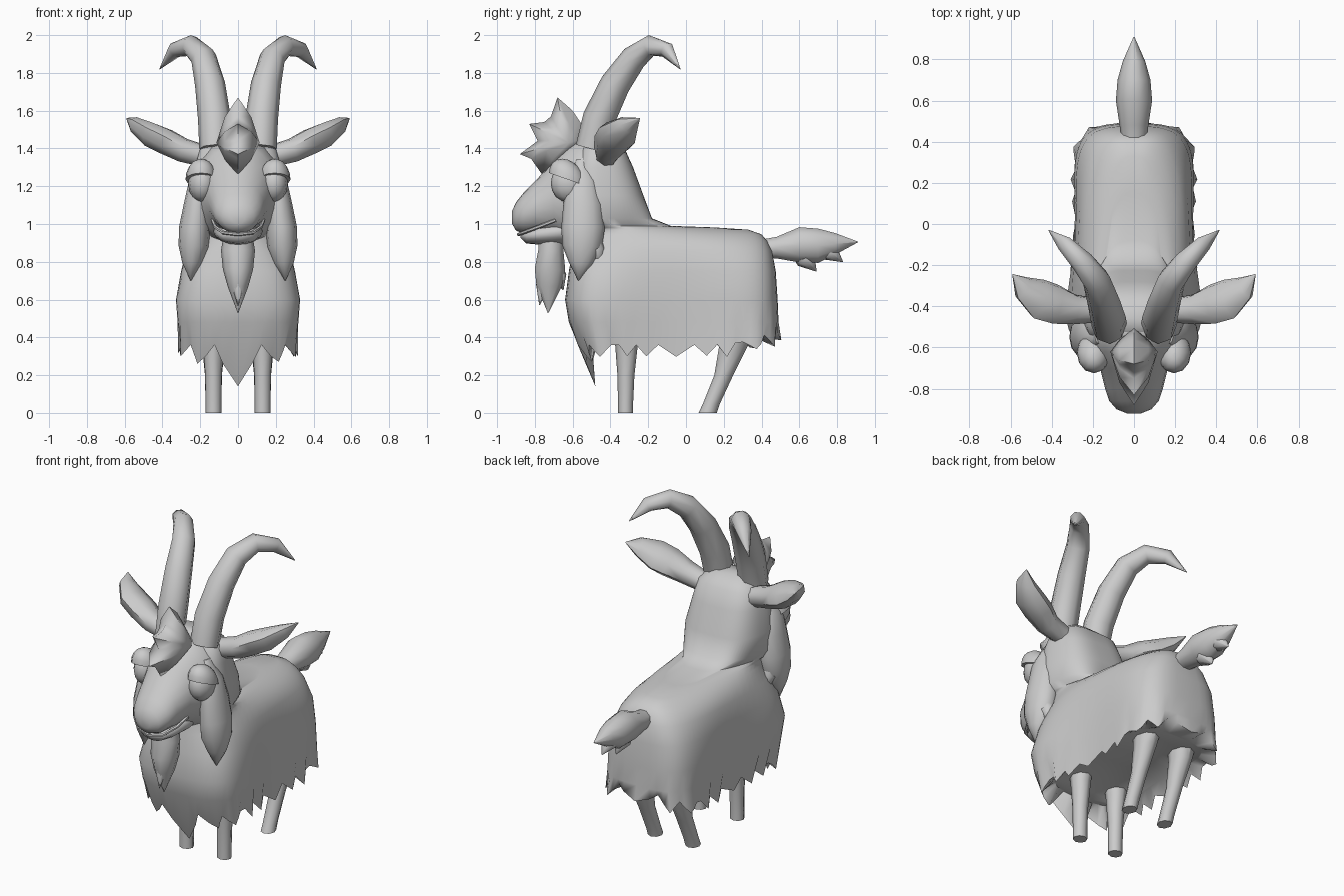
import bpy, math, random
from mathutils import Vector

random.seed(4)
TAU = math.tau


def make(name, verts, faces, mirror=False, angle=50):
    me = bpy.data.meshes.new(name)
    me.from_pydata([tuple(v) for v in verts], [], faces)
    ob = bpy.data.objects.new(name, me)
    bpy.context.collection.objects.link(ob)
    bpy.ops.object.select_all(action='DESELECT')
    ob.select_set(True)
    bpy.context.view_layer.objects.active = ob
    bpy.ops.object.shade_smooth_by_angle(angle=math.radians(angle))
    if mirror:
        ob.modifiers.new("Mirror", 'MIRROR').use_mirror_merge = False
    return ob


def loft(name, rings, mirror=False, angle=50):
    n = len(rings[0])
    verts = [v for r in rings for v in r]
    faces = [(k * n + i, k * n + (i + 1) % n, (k + 1) * n + (i + 1) % n, (k + 1) * n + i)
             for k in range(len(rings) - 1) for i in range(n)]
    faces += [tuple(range(n))[::-1], tuple(range(len(verts) - n, len(verts)))]
    return make(name, verts, faces, mirror, angle)


def tube(name, pts, side, n=8, normal=None, mirror=False, angle=50):
    """Loft of ellipses; each point is x, y, z, radius along side, other radius."""
    P = [Vector(p[:3]) for p in pts]
    rings = []
    for k, p in enumerate(pts):
        t = Vector(normal) if normal else P[min(k + 1, len(P) - 1)] - P[max(k - 1, 0)]
        t.normalize()
        u = Vector(side)
        u = (u - t * u.dot(t)).normalized()
        v = t.cross(u)
        rings.append([P[k] + u * p[3] * math.cos(TAU * i / n) + v * p[4] * math.sin(TAU * i / n)
                      for i in range(n)])
    return loft(name, rings, mirror, angle)


def spike(name, base, tip, r, mirror=False):
    mid = [(a + b) / 2 for a, b in zip(base, tip)]
    return tube(name, [(*base, r * .5, r * .5), (*mid, r * .75, r * .75), (*tip, .002, .002)],
                (1, 0.01, 0), 8, mirror=mirror, angle=70)


# Body and neck: horizontal rings (z, front y, back y, front half width, back half width)
N = 64


def body_ring(z, y0, y1, wf, wb, k=1.0):
    out = []
    waist = min(1, max(0, (.92 - z) / .22))
    for i in range(N):
        c, s = math.cos(TAU * i / N), math.sin(TAU * i / N)
        p = .74 - .1 * max(0, s)
        c = math.copysign(abs(c) ** p, c)
        s = math.copysign(abs(s) ** p, s)
        y = (y0 + y1) / 2 + s * k * (y1 - y0) / 2
        w = wf + (wb - wf) * (s + 1) / 2
        w *= 1 + waist * (-.25 + .36 * s * s)
        out.append(Vector((c * w * k, y, z)))
    return out


# Hem: small locks on the sides, larger ones at the chest and rump
base = (.36, -.58, .475, .38, .35)
fringe = body_ring(*base)
for i, v in enumerate(fringe):
    s = math.sin(TAU * i / N)
    front, back = max(0, -s), max(0, s)
    lock = (1 - abs((i + 2) % 4 - 2) / 2) if abs(s) > .5 else 1 - i % 2
    tip = .305 - .13 * front ** 24 - .02 * front ** 4 + .07 * back ** 3 + random.uniform(-.015, .015)
    top = .36 + .09 * back ** 3
    v.z = top + (tip - top) * lock
    v.x *= 1 + .08 * lock
    v.y += (.1 * front ** 8 + .03 * back ** 4) * lock
rings = [body_ring(.4, *base[1:], k=.85), fringe]
rings += [body_ring(*r) for r in (
    (.48, -.62, .49, .42, .345), (.6, -.64, .485, .435, .34), (.75, -.62, .475, .38, .325),
    (.86, -.60, .455, .315, .265), (.91, -.59, .43, .28, .22), (.945, -.585, .40, .275, .165),
    (.97, -.58, .33, .275, .11), (.982, -.58, .15, .28, .1), (.99, -.58, -.08, .285, .13),
    (1.03, -.58, -.18, .285, .2), (1.15, -.6, -.225, .272, .225), (1.3, -.6, -.28, .25, .2),
    (1.4, -.56, -.325, .215, .18), (1.46, -.52, -.4, .14, .1))]
loft("body_and_neck", rings, angle=65)

# Head: vertical rings (y, low z, high z, half width)
tube("head", [(0, y, (a + b) / 2, w, (b - a) / 2) for y, a, b, w in (
    (-.92, 1.0, 1.07, .035), (-.9, .965, 1.115, .085), (-.86, .95, 1.165, .12),
    (-.8, .95, 1.225, .14), (-.7, .94, 1.335, .165), (-.62, .9, 1.42, .21),
    (-.54, .87, 1.46, .24), (-.45, .95, 1.45, .22), (-.37, 1.1, 1.34, .15))],
     (1, 0, 0), 20, (0, 1, 0), angle=65)

# Lower jaw and lip
tube("lower_jaw", [(0, -.875, .94, .03, .015), (0, -.845, .937, .08, .04), (0, -.77, .945, .11, .055),
                   (0, -.65, .96, .13, .07), (0, -.5, .98, .12, .06)], (1, 0, 0), 16, (0, 1, 0))
tube("lip", [(x, y, z, .01, .01) for x, y, z in (
    (-.135, -.69, 1.02), (-.12, -.78, .985), (-.08, -.86, .955), (0, -.885, .945),
    (.08, -.86, .955), (.12, -.78, .985), (.135, -.69, 1.02))], (0, 0, 1), 6)

# Beard
tube("beard", [(0, -.71, .95, .075, .07), (0, -.715, .86, .09, .07), (0, -.72, .76, .08, .085),
               (0, -.725, .67, .055, .07), (0, -.73, .53, .002, .002)], (1, 0, 0), 10, angle=65)
spike("beard_front_lock", (0, -.745, .78), (0, -.775, .57), .045)
spike("beard_back_lock", (0, -.69, .8), (0, -.65, .65), .05)

# Cheek fur
tube("cheek_fur", [(.17, -.55, 1.34, .02, .03), (.2, -.55, 1.22, .06, .085), (.217, -.545, 1.1, .07, .105),
                   (.23, -.545, .98, .082, .115), (.235, -.55, .88, .08, .105), (.243, -.555, .79, .052, .065),
                   (.25, -.57, .7, .002, .002)], (1, 0, 0), 12, mirror=True, angle=65)
spike("cheek_back_lock", (.23, -.5, .95), (.24, -.45, .77), .065, True)

# Eyes and heavy upper lids
tube("eye", [(.19, -.62, 1.215 - .1 * math.cos(a), .073 * math.sin(a) + .001, .095 * math.sin(a) + .001)
             for a in (math.pi * k / 8 for k in range(9))], (1, 0, 0), 12, (0, 0, 1), True)
lid = []
for k in range(6):
    a = math.pi / 2 * k / 5
    r = math.cos(a) + .002
    lid.append([Vector((.195 + .083 * r * math.cos(t), -.625 + .1 * r * math.sin(t),
                        1.235 + .105 * math.sin(a) - .035 * r * math.sin(t)))
                for t in (TAU * i / 12 for i in range(12))])
loft("eyelid", lid, True)

# Horns
tube("horn", [(x, y, z, r, r) for x, y, z, r in (
    (.12, -.50, 1.40, .085), (.125, -.46, 1.56, .087), (.148, -.375, 1.74, .08),
    (.182, -.275, 1.88, .069), (.25, -.185, 1.945, .056), (.335, -.1, 1.92, .042),
    (.415, -.03, 1.82, .002))], (1, 0, 0), 8, mirror=True)

# Ears
tube("ear", [(.18, -.42, 1.36, .06, .06), (.29, -.415, 1.39, .075, .065), (.38, -.39, 1.435, .1, .07),
             (.46, -.365, 1.47, .105, .066), (.54, -.31, 1.52, .065, .042), (.59, -.245, 1.56, .002, .002)],
     (0, 1, -.25), 8, mirror=True)

# Forelock: spiky outline in the middle plane, swelling out to both sides
outline = [(-.5, 1.45), (-.56, 1.54), (-.60, 1.6), (-.68, 1.67), (-.715, 1.57), (-.75, 1.54), (-.83, 1.53),
           (-.785, 1.44), (-.88, 1.37), (-.82, 1.345), (-.76, 1.26), (-.6, 1.35)]
n = len(outline)
verts = [(0, y, z) for y, z in outline]
for s in (1, -1):
    verts += [(s * .115, -.62, 1.43)] + [(s * .07, -.64 + (y + .64) * .55, 1.44 + (z - 1.44) * .55)
                                         for y, z in outline]
faces = []
for m in (n, 2 * n + 1):
    for i in range(n):
        j = (i + 1) % n
        quad, tri = (i, j, m + 1 + j, m + 1 + i), (m + 1 + i, m + 1 + j, m)
        faces += [quad, tri] if m > n else [quad[::-1], tri[::-1]]
make("forelock", verts, faces, angle=75)

# Tail
tube("tail", [(0, .4, .87, .06, .05), (0, .48, .875, .07, .06), (0, .6, .89, .088, .098),
              (0, .7, .885, .08, .095), (0, .79, .895, .055, .06), (0, .91, .905, .002, .002)],
     (1, 0, 0), 10, (0, 1, 0), angle=65)
spike("tail_lower_lock", (0, .58, .88), (0, .69, .75), .075)
spike("tail_rear_lock", (0, .7, .9), (0, .83, .8), .065)

# Legs
tube("front_leg", [(.13, -.32, 0, .042, .04), (.13, -.32, .05, .042, .04), (.13, -.318, .2, .044, .045),
                   (.13, -.315, .36, .055, .06), (.13, -.31, .5, .07, .08)],
     (1, 0, 0), 8, (0, 0, 1), True)
tube("back_leg", [(.13, .115, 0, .042, .048), (.13, .135, .05, .042, .045), (.13, .2, .2, .045, .05),
                  (.13, .25, .35, .06, .075), (.13, .28, .5, .08, .1)],
     (1, 0, 0), 8, (0, 0, 1), True)
